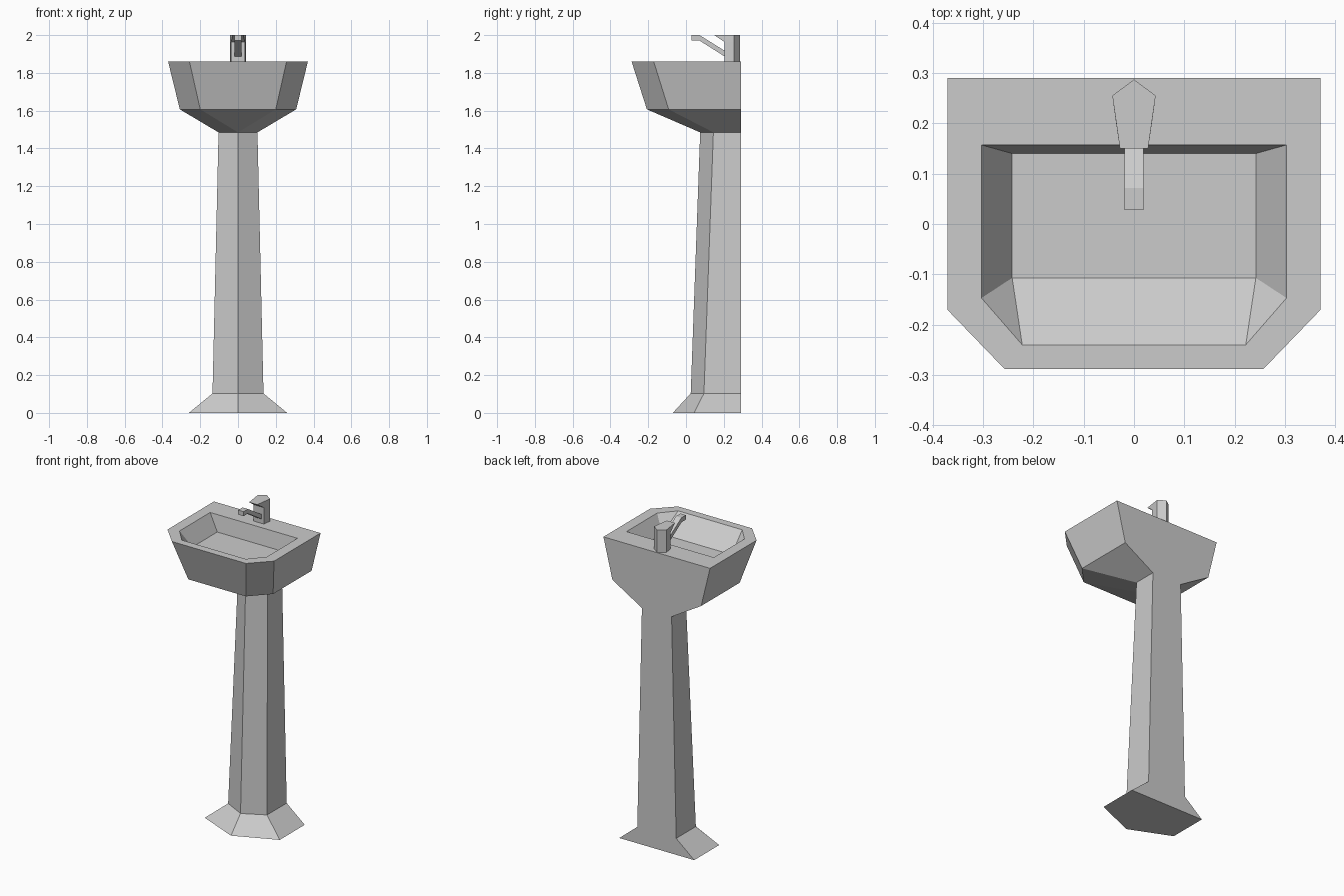
import bpy, bmesh

if "Cube" in bpy.data.objects:
    bpy.data.objects.remove(bpy.data.objects["Cube"])

BACK = 0.29


def ring(z, *half):
    """Symmetric outline at height z from its right half, listed front to back."""
    left = [(-x, y) for x, y in reversed(half)]
    return [(x, y, z) for x, y in list(half) + left]


def loft(name, rings, cap_start=False, cap_end=False):
    """Skin a stack of equal-length rings; coincident points are welded."""
    bm = bmesh.new()
    rows = [[bm.verts.new(p) for p in r] for r in rings]
    n = len(rows[0])
    for a, b in zip(rows, rows[1:]):
        for i in range(n):
            j = (i + 1) % n
            bm.faces.new((a[i], a[j], b[j], b[i]))
    if cap_start:
        bm.faces.new(rows[0][::-1])
    if cap_end:
        bm.faces.new(rows[-1])
    bmesh.ops.remove_doubles(bm, verts=bm.verts, dist=0.0005)
    mesh = bpy.data.meshes.new(name)
    bm.to_mesh(mesh)
    bm.free()
    obj = bpy.data.objects.new(name, mesh)
    bpy.context.collection.objects.link(obj)
    return obj


# Pedestal: flared foot and tapering five-sided column with a flat back
neck = ring(1.485, (0, 0.075), (0.103, 0.145), (0.103, BACK))
loft("pedestal", [
    ring(0.0, (0, -0.07), (0.26, 0.042), (0.26, BACK)),
    ring(0.103, (0, 0.025), (0.135, 0.095), (0.135, BACK)),
    neck,
], cap_start=True)

# Basin: underside, outer walls, rim, and hollow with a sloped front
loft("basin", [
    neck,
    ring(1.607, (0.20, -0.207), (0.308, -0.092), (0.308, BACK)),
    ring(1.86, (0.257, -0.288), (0.37, -0.171), (0.37, BACK)),
    ring(1.86, (0.222, -0.24), (0.303, -0.147), (0.303, 0.157)),
    ring(1.76, (0.242, -0.107), (0.242, -0.107), (0.242, 0.14)),
], cap_end=True)

# Tap body: pointed post whose top flares forward into a lever
post = [(0.036, 0.204), (0.043, 0.255), (0, 0.287)]
loft("tap_body", [
    ring(1.86, *post),
    ring(1.963, *post),
    ring(2.0, (0.028, 0.15), *post[1:]),
], cap_start=True, cap_end=True)

# Spout: side profile (y, z) extruded across the width
profile = [(0.028, 2.0), (0.072, 2.0), (0.206, 1.916), (0.206, 1.886),
           (0.07, 1.972), (0.028, 1.972)]
loft("tap_spout", [[(x, y, z) for y, z in reversed(profile)]
                   for x in (-0.019, 0.019)], cap_start=True, cap_end=True)
